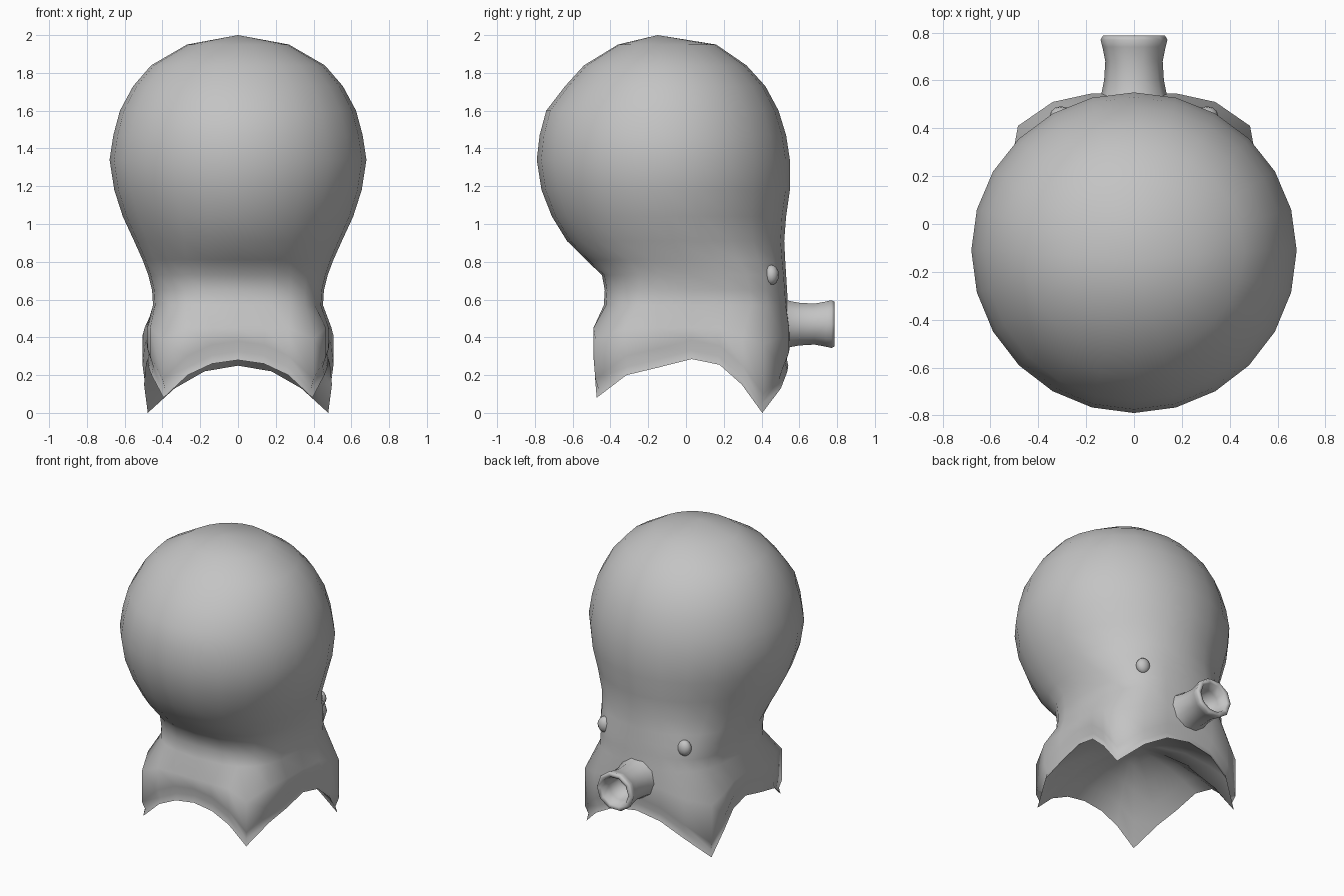
import bpy, bmesh, math

if "Cube" in bpy.data.objects:
    bpy.data.objects.remove(bpy.data.objects["Cube"])

grey = bpy.data.materials.new("skin grey")
grey.diffuse_color = (0.55, 0.55, 0.55, 1)
grey.use_nodes = True
grey.node_tree.nodes["Principled BSDF"].inputs["Base Color"].default_value = grey.diffuse_color


def finish(name, bm, angle=80):
    bmesh.ops.recalc_face_normals(bm, faces=bm.faces)
    me = bpy.data.meshes.new(name)
    bm.to_mesh(me)
    bm.free()
    ob = bpy.data.objects.new(name, me)
    bpy.context.collection.objects.link(ob)
    me.materials.append(grey)
    bpy.ops.object.select_all(action='DESELECT')
    ob.select_set(True)
    bpy.context.view_layer.objects.active = ob
    bpy.ops.object.shade_smooth_by_angle(angle=math.radians(angle))
    return ob


def loft(bm, rings):
    rows = [[bm.verts.new(p) for p in ring] for ring in rings]
    for a, b in zip(rows, rows[1:]):
        for i in range(len(a)):
            j = (i + 1) % len(a)
            bm.faces.new((a[i], a[j], b[j], b[i]))
    return rows


def cap(bm, row, tip):
    v = bm.verts.new(tip)
    for i in range(len(row)):
        bm.faces.new((row[i], row[(i + 1) % len(row)], v))


N = 24


def section(z, half, front, back, mid, p):
    """Rounded ring, with its own front and back depth."""
    pts = []
    for i in range(N):
        t = 2 * math.pi * i / N
        s, c = math.sin(t), math.cos(t)
        x = math.copysign(abs(s) ** (2 / p), s) * half
        k = abs(c) ** (2 / p)
        y = mid + k * (front - mid) if c > 0 else mid + k * (back - mid)
        pts.append((x, y, z))
    return pts


# Head: height, half width, front, back, middle, squareness
head = [
    (1.95, .27, -.36, .16, -.13, 2), (1.84, .46, -.54, .32, -.12, 2),
    (1.73, .555, -.64, .42, -.11, 2), (1.60, .625, -.74, .49, -.11, 2),
    (1.47, .66, -.775, .53, -.11, 2), (1.34, .68, -.79, .55, -.11, 2),
    (1.18, .655, -.765, .55, -.11, 2), (1.04, .61, -.71, .53, -.10, 2),
    (.91, .55, -.63, .52, -.07, 2.1), (.81, .505, -.53, .525, -.02, 2.3),
    (.73, .475, -.445, .53, .03, 2.6), (.65, .455, -.43, .535, .03, 2.8),
    (.57, .45, -.435, .54, .03, 2.9),
]

# Skirt edge from front centre round to back centre, corners at 3 and 9
edge = [
    (0, -.49, .28), (.14, -.49, .26), (.27, -.49, .20), (.40, -.48, .08),
    (.465, -.32, .20), (.48, -.15, .24), (.485, .03, .285), (.495, .18, .255),
    (.505, .30, .15), (.485, .41, 0), (.34, .51, .13), (.18, .545, .22),
    (0, .55, .25),
]
edge += [(-x, y, z) for x, y, z in edge[-2:0:-1]]


def skirt(scale, lift):
    return [(x * scale, y * scale, z + lift) for x, y, z in edge]


def underside(scale, top, blend):
    """Ring of the hollow underside, rising to the middle."""
    return [(x * scale, y * scale, z + (top - z) * blend) for x, y, z in edge]


flare = [(x, y, .45 - .3 * (.28 - z) * (z < .2)) for x, y, z in edge]

bm = bmesh.new()
rows = loft(bm, [section(*r) for r in head] + [
    flare, skirt(1, .10), skirt(.965, .045), skirt(.985, 0),
    underside(.8, .45, .35), underside(.55, .45, .7), underside(.28, .45, .92)])
cap(bm, rows[0], (0, -.15, 2.0))
cap(bm, rows[-1], (0, .02, .455))
finish("head_and_skirt", bm, 100)

# Spout at the back, hollow at its end: depth, radius
spout = [(.48, .16), (.55, .135), (.60, .125), (.68, .12), (.74, .132),
         (.77, .14), (.787, .13), (.78, .105), (.72, .085), (.64, .07)]
bm = bmesh.new()
rows = loft(bm, [[(r * math.cos(a), y, .47 + .95 * r * math.sin(a))
                  for a in [2 * math.pi * i / 10 for i in range(10)]]
                 for y, r in spout])
cap(bm, rows[-1], (0, .62, .47))
finish("spout", bm)

# Small eyes, mirrored
for side, name in ((1, "right_eye"), (-1, "left_eye")):
    bm = bmesh.new()
    bmesh.ops.create_uvsphere(bm, u_segments=12, v_segments=8, radius=.053)
    eye = finish(name, bm)
    eye.location = (side * .305, .452, .73)
    eye.scale = (.9, .75, 1)
